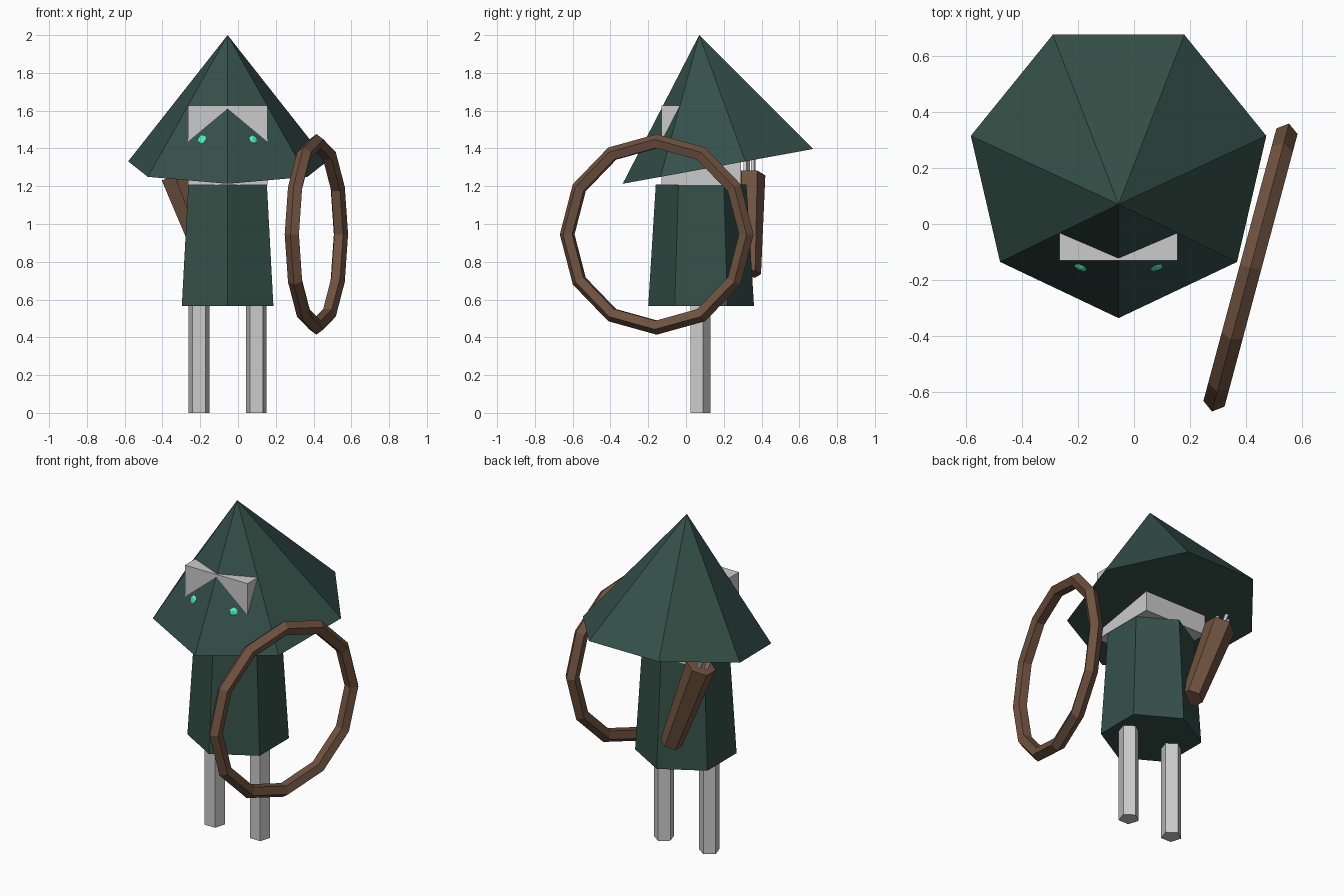
import bpy, bmesh
from math import cos, sin, pi, radians
from mathutils import Vector

if "Cube" in bpy.data.objects:
    bpy.data.objects.remove(bpy.data.objects["Cube"])

CX = -0.055  # body centre line


def material(name, rgb):
    m = bpy.data.materials.new(name)
    m.diffuse_color = (*rgb, 1)
    m.use_nodes = True
    m.node_tree.nodes["Principled BSDF"].inputs["Base Color"].default_value = m.diffuse_color
    return m


GREEN = material("dark_green", (0.035, 0.08, 0.065))
BROWN = material("brown", (0.16, 0.085, 0.05))
GLOW = material("glow_green", (0.08, 0.85, 0.5))


def finish(ob, name, mat):
    ob.name = name
    if mat:
        ob.data.materials.append(mat)
    return ob


def frustum(name, p0, p1, r0, r1, n, mat=None, ref=(0, 1, 0)):
    """Capped n-sided prism or cone from p0 to p1, first corner towards ref."""
    p0, p1, ref = Vector(p0), Vector(p1), Vector(ref)
    d = (p1 - p0).normalized()
    v = (ref - d * ref.dot(d)).normalized()
    u = d.cross(v)
    bm = bmesh.new()
    angles = [2 * pi * i / n for i in range(n)]
    rings = [[bm.verts.new(p + (v * cos(a) + u * sin(a)) * r) for a in angles]
             for p, r in ((p0, r0), (p1, r1)) if r > 0]
    bm.faces.new(rings[0][::-1])
    if r1 > 0:
        bm.faces.new(rings[1])
    else:
        apex = bm.verts.new(p1)
    for i in range(n):
        j = (i + 1) % n
        top = [rings[1][j], rings[1][i]] if r1 > 0 else [apex]
        bm.faces.new([rings[0][i], rings[0][j]] + top)
    bmesh.ops.recalc_face_normals(bm, faces=bm.faces)
    me = bpy.data.meshes.new(name)
    bm.to_mesh(me)
    bm.free()
    ob = bpy.data.objects.new(name, me)
    bpy.context.collection.objects.link(ob)
    return finish(ob, name, mat)


# Legs and eyes on both sides
for side, s in (("left", -1), ("right", 1)):
    x = CX + s * 0.152
    frustum(f"{side}_leg", (x, 0.072, 0), (x, 0.072, 0.6), 0.058, 0.058, 5)
    bpy.ops.mesh.primitive_ico_sphere_add(subdivisions=2, radius=0.04,
                                          location=(CX + s * 0.125, -0.13, 1.435))
    finish(bpy.context.object, f"{side}_eye", GLOW)

# Tunic
frustum("tunic", (CX, 0.08, 0.565), (CX, 0.08, 1.21), 0.28, 0.24, 6, GREEN)

# Head
bpy.ops.mesh.primitive_cube_add(size=0.42, location=(CX, 0.08, 1.417))
finish(bpy.context.object, "head", None)

# Hood, tilted forward
frustum("hood", (CX, 0.196, 1.31), (CX, 0.07, 2.0), 0.54, 0, 7, GREEN, (0, -1, 0))

# Quiver on the back, with arrow shafts reaching up under the hood
low, high = Vector((-0.135, 0.335, 0.735)), Vector((-0.335, 0.335, 1.257))
frustum("quiver", low, high, 0.062, 0.085, 6, BROWN)
axis = (high - low).normalized()
for i, (dx, dy) in enumerate(((-0.035, -0.01), (0.03, -0.02), (0.0, 0.02))):
    p = high + Vector((dx, dy, 0))
    frustum(f"arrow_{i + 1}", p - axis * 0.1, p + axis * 0.14, 0.013, 0.013, 5)

# Bow ring beside the body
bpy.ops.mesh.primitive_torus_add(major_segments=12, minor_segments=5,
                                 major_radius=0.49, minor_radius=0.041,
                                 location=(0.415, -0.155, 0.945),
                                 rotation=(pi / 2, 0, radians(75)))
finish(bpy.context.object, "bow", BROWN)
for f in bpy.context.object.data.polygons:
    f.use_smooth = False
